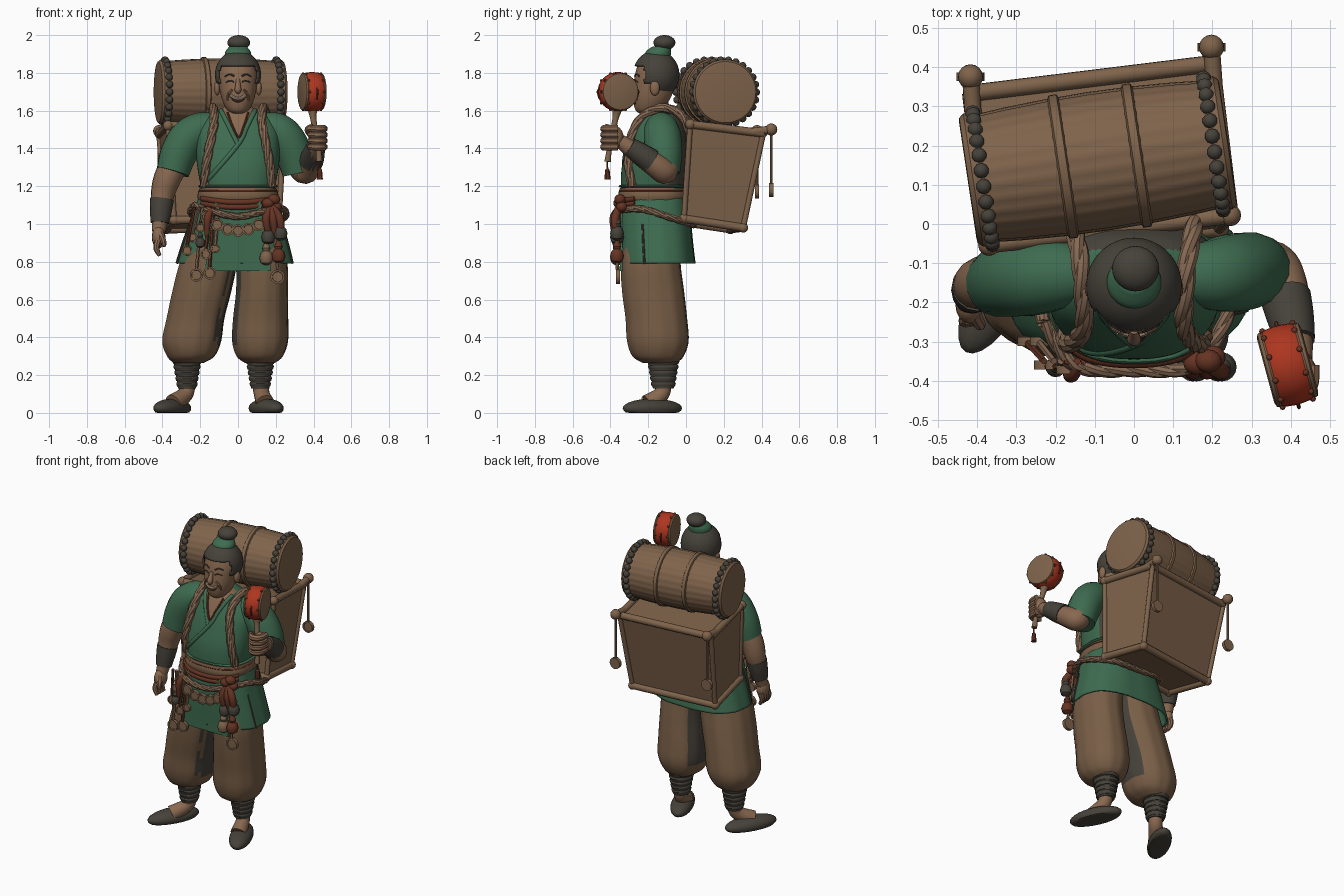
import bpy, bmesh
from math import sin, cos, pi, radians
from mathutils import Vector, Matrix

if "Cube" in bpy.data.objects:
    bpy.data.objects.remove(bpy.data.objects["Cube"])


def material(name, *rgb):
    m = bpy.data.materials.new(name)
    m.use_nodes = True
    m.diffuse_color = (*rgb, 1)
    m.node_tree.nodes["Principled BSDF"].inputs["Base Color"].default_value = (*rgb, 1)
    return m


GREEN = material("green cloth", .048, .148, .08)
SKIN = material("skin", .25, .14, .08)
WOOD = material("wood", .21, .125, .07)
TAN = material("tan trousers", .19, .113, .062)
ROPE = material("rope", .235, .14, .085)
DARK = material("dark grey", .062, .055, .043)
RED = material("red paint", .42, .037, .014)
RUST = material("rust cloth", .13, .034, .017)
IVORY = material("ivory", .42, .32, .23)
made = []


def finish(name, bm, mats, rule=None):
    bmesh.ops.recalc_face_normals(bm, faces=bm.faces)
    for f in bm.faces:
        f.smooth = True
        if rule:
            f.material_index = rule(f.calc_center_median(), f.normal)
    me = bpy.data.meshes.new(name)
    bm.to_mesh(me)
    bm.free()
    for m in mats if isinstance(mats, list) else [mats]:
        me.materials.append(m)
    ob = bpy.data.objects.new(name, me)
    bpy.context.collection.objects.link(ob)
    made.append(ob)
    return ob


def skin(name, rings, mats, cap=True, rule=None):
    """Bridge a list of equal rings of points."""
    bm = bmesh.new()
    rows = [[bm.verts.new(p) for p in ring] for ring in rings]
    for a, b in zip(rows, rows[1:]):
        for i in range(len(a)):
            j = (i + 1) % len(a)
            bm.faces.new((a[i], a[j], b[j], b[i]))
    if cap:
        bm.faces.new(rows[0])
        bm.faces.new(rows[-1])
    return finish(name, bm, mats, rule)


def smooth(pts, steps):
    """Curve through the points, any number of values per point."""
    out, last = [], len(pts) - 1
    for i in range(last):
        a, b, c, d = (pts[max(0, min(last, i + k))] for k in (-1, 0, 1, 2))
        for s in range(steps):
            t = s / steps
            out.append(tuple(q + t * (r - p + t * (2 * p - 5 * q + 4 * r - w + t * (3 * q - p - 3 * r + w))) / 2
                             for p, q, r, w in zip(a, b, c, d)))
    return out + [tuple(pts[-1])]


def loft(name, secs, mats, power=2, cap=True, rule=None, fold=0, steps=5, seg=48):
    """Stack of horizontal rounded sections: x, y, z, half width, half depth."""
    rings = []
    for x, y, z, rx, ry in smooth(secs, steps):
        ring = []
        for i in range(seg):
            a = 2 * pi * i / seg
            c, s = cos(a), sin(a)
            k = (abs(c) ** power + abs(s) ** power) ** (-1 / power) * (1 + fold * sin(12 * a))
            ring.append((x + rx * k * c, y + ry * k * s, z))
        rings.append(ring)
    return skin(name, rings, mats, cap, rule)


def front_y(secs, x, z, power=2):
    """Front surface of a loft at x, z."""
    s = min(smooth(secs, 40), key=lambda q: abs(q[2] - z))
    return s[1] - s[4] * max(0, 1 - abs((x - s[0]) / s[3]) ** power) ** (1 / power)


def tube(name, pts, mat, steps=6, seg=16, r=None):
    """Tapered tube; each point carries its radius unless r is given."""
    path = smooth([(*p, r) if r else p for p in pts], steps)
    P = [Vector(p[:3]) for p in path]
    n, rings = Vector((.31, .17, .93)), []
    for i, p in enumerate(P):
        t = (P[min(i + 1, len(P) - 1)] - P[max(i - 1, 0)]).normalized()
        if abs(n.dot(t)) > .95:
            n = t.orthogonal()
        n = (n - t * n.dot(t)).normalized()
        b = t.cross(n)
        rings.append([p + path[i][3] * (n * cos(2 * pi * k / seg) + b * sin(2 * pi * k / seg)) for k in range(seg)])
    return skin(name, rings, mat)


def rope(name, pts, r, ref):
    """Three tightly twisted strands along a path."""
    P = [Vector(p) for p in smooth(pts, 16)]
    for strand in range(3):
        turn, out = 2 * pi * strand / 3, []
        for i, p in enumerate(P):
            t = (P[min(i + 1, len(P) - 1)] - P[max(i - 1, 0)]).normalized()
            n = t.cross(Vector(ref)).normalized()
            turn += (p - P[i - 1]).length / r * .7 if i else 0
            out.append(p + r * .3 * (n * cos(turn) + t.cross(n) * sin(turn)))
        tube(f"{name}_strand_{strand + 1}", out, ROPE, 1, 8, r * .68)


def lathe(name, prof, mat, loc, axis, seg=32, flute=0):
    """Turned shape from radius and height pairs, with optional grooves."""
    q = Vector(axis).to_track_quat('Z', 'Y')
    rings = []
    for r, h in prof:
        ring = []
        for i in range(seg):
            a, k = 2 * pi * i / seg, r - flute * (i % 4 == 0)
            ring.append(Vector(loc) + q @ Vector((k * cos(a), k * sin(a), h)))
        rings.append(ring)
    return skin(name, rings, mat)


def balls(name, locs, size, mat, yaw=0, seg=16, floor=None, keep=None):
    bm = bmesh.new()
    for p in locs:
        m = Matrix.Translation(p) @ Matrix.Rotation(yaw, 4, 'Z') @ Matrix.Diagonal((*size, 1))
        bmesh.ops.create_uvsphere(bm, u_segments=seg, v_segments=seg // 2 + 2, radius=1, matrix=m)
    if floor is not None:
        for v in bm.verts:
            v.co.z = max(v.co.z, floor)
    if keep:
        drop = [f for f in bm.faces if not keep(f.calc_center_median())]
        bmesh.ops.delete(bm, geom=drop, context='FACES')
    return finish(name, bm, mat)


def thicken(ob, amount):
    mod = ob.modifiers.new("thickness", 'SOLIDIFY')
    mod.thickness = amount


# Shoes, ankles, leg wraps and trousers
for side, tag, fx, ax, yaw in ((-1, "right", -.348, -.27, -.5), (1, "left", .149, .118, .42)):
    balls(tag + "_shoe", [(fx, -.178, .025)], (.068, .17, .05), DARK, yaw, 24, 0)
    tube(tag + "_ankle", [(fx - side * .005, -.2, .05, .05), (ax + side * .008, -.13, .1, .042), (ax, -.12, .16, .045)], SKIN)
    loft(tag + "_leg_wrap", [(ax, -.12, .13, .048, .055), (ax, -.12, .2, .058, .068), (ax, -.125, .3, .076, .085)], DARK)
    for k in range(5):
        w = .052 + .005 * k
        loft(f"{tag}_wrap_turn_{k + 1}", [(ax, -.12, .14 + .03 * k, w, w + .008), (ax, -.12, .155 + .03 * k, w + .005, w + .014),
                                         (ax, -.12, .165 + .03 * k, w, w + .008)], DARK, steps=2)
legs = {"right": [(-.262, -.14, .265, .08, .09), (-.25, -.148, .3, .125, .135), (-.245, -.149, .38, .155, .162),
                  (-.225, -.157, .5, .152, .162), (-.19, -.175, .65, .155, .163), (-.155, -.187, .8, .15, .157),
                  (-.11, -.175, .98, .12, .15)],
        "left": [(.116, -.14, .265, .08, .09), (.115, -.148, .3, .122, .135), (.117, -.149, .38, .147, .162),
                 (.12, -.157, .5, .145, .162), (.127, -.175, .65, .136, .163), (.125, -.187, .8, .135, .157),
                 (.1, -.175, .98, .12, .15)]}
for tag, side in (("right", 1), ("left", -1)):
    loft(tag + "_trouser_leg", legs[tag], [TAN, DARK], 2.2, fold=.012,
         rule=lambda c, n: int(n.x * side > .8 and c.z > .37))

# Tunic body with open neck, crossed collar bands and skirt
torso = [(0, -.17, 1.08, .19, .165), (0, -.175, 1.18, .195, .17), (0, -.165, 1.3, .215, .175),
         (0, -.15, 1.42, .225, .16), (0, -.14, 1.5, .215, .14), (0, -.135, 1.57, .16, .11),
         (0, -.135, 1.605, .095, .085), (0, -.14, 1.63, .062, .062)]


def torso_rule(c, n):
    if n.y < 0 and c.z > 1.43 and abs(c.x) < (c.z - 1.43) * .5:
        return 1
    return 2 if n.y > .4 and 1.2 < c.z < 1.6 else 0


loft("tunic_body", torso, [GREEN, SKIN, DARK], 2.5, rule=torso_rule, steps=10, seg=96)
for tag, line in (("outer", [(.09, 1.6), (.045, 1.51), (0, 1.42), (-.17, 1.22)]), ("inner", [(-.09, 1.6), (-.045, 1.51), (0, 1.42)])):
    tube(tag + "_collar_band", [(x, front_y(torso, x, z, 2.5) + .004, z) for x, z in smooth(line, 6)], GREEN, 2, 10, .013)
tube("neck_cord", [(x, front_y(torso, x, z, 2.5) - .004, z) for x, z in
                   ((-.055, 1.59), (-.03, 1.52), (.005, 1.46), (.032, 1.52), (.055, 1.59))], RUST, 5, 8, .006)
skirt = [(0, -.17, 1.14, .195, .168), (-.01, -.165, 1, .238, .18), (-.015, -.157, .88, .275, .184), (-.018, -.15, .79, .3, .188)]
thicken(loft("tunic_skirt", skirt, GREEN, 2.6, False, fold=.008), -.012)
panel = []
for z, w in ((1.12, .12), (1, .14), (.88, .16), (.75, .175)):
    y = front_y(skirt, 0, max(z, .79), 2.6)
    panel.append([(-w, y - .012, z), (w, y - .012, z), (w, y + .006, z), (-w, y + .006, z)])
skin("skirt_front_panel", panel, GREEN)
for side in (-1, 1):
    tube("skirt_slit", [(side * .243 - .01, -.23, 1.0), (side * .281 - .015, -.225, .88), (side * .306 - .018, -.22, .79)], DARK, 4, 6, .006)

# Sashes and knot
loft("tan_sash", [(0, -.173, 1.115, .206, .178), (0, -.173, 1.15, .215, .186), (0, -.173, 1.19, .202, .177)], TAN, 2.5)
for k, drop in enumerate((0, .026)):
    rust = [(x, front_y(skirt, x, 1.1, 2.6) - .012, 1.135 - drop - .02 * (1 - (x / .19) ** 2)) for x in (-.19, -.13, -.06, 0, .06, .13, .19)]
    tube(f"rust_sash_{k + 1}", rust, RUST, 5, 10, .015)
    loft(f"sash_cord_{k + 1}", [(0, -.173, 1.168 + drop, .205, .179), (0, -.173, 1.174 + drop, .212, .184), (0, -.173, 1.18 + drop, .205, .179)],
         [RUST, GREEN][k], 2.5, steps=2)
balls("sash_knot", [(.16, -.355, 1.11), (.2, -.34, 1.09), (.19, -.35, 1.13)], (.034, .03, .028), RUST)
for k in range(3):
    x = .15 + .035 * k
    tube(f"sash_tail_{k + 1}", [(.175, -.35, 1.1, .018), (x, -.375, 1.03, .022), (x + .01, -.37, .95, .014)], RUST)

# Rope belt
rope("belt_rope", [(-.23, -.25, 1.1), (-.15, -.36, 1.07), (0, -.372, 1.04), (.15, -.36, 1.07), (.235, -.24, 1.08),
                   (.25, -.1, 1.04), (.17, .025, 1.0), (0, .035, 1.0), (-.18, .02, 1.02), (-.25, -.12, 1.06),
                   (-.23, -.25, 1.1)], .02, (0, 0, 1))


# Hanging discs and gourds
def disc(name, x, y, z, r, mat):
    lathe(name, [(r * .7, -.008), (r * .75, -.011), (r, -.011), (r, .011), (r * .7, .011)], mat, (x, y, z), (0, 1, 0), 20)


for k in range(7):
    x = -.165 + .055 * k
    disc(f"string_disc_{k + 1}", x, -.372, .965 + 2.6 * x * x, .033, WOOD)
for k, (x, z, r) in enumerate(((-.27, .86, .028), (-.22, .73, .035), (-.15, .74, .034), (-.24, .93, .026),
                               (-.17, .84, .028), (-.12, .87, .024), (-.2, .98, .026), (.21, .72, .038))):
    y = -.3 if x < -.23 else -.36
    disc(f"charm_{k + 1}", x, y, z, r, WOOD)
    tube(f"charm_cord_{k + 1}", [(x * .85, -.35, 1.09), (x, y - .005, z + r)], [RUST, ROPE][k % 2], 3, 6, .009)
tube("small_tassel", [(-.14, -.365, 1.08, .012), (-.16, -.385, 1.03, .02), (-.165, -.38, .94, .012)], RUST)
for k, (x, z, m) in enumerate(((.16, .93, DARK), (.225, .95, DARK), (.15, .82, WOOD), (.215, .83, RUST), (-.2, .9, DARK))):
    r = .026 if x < 0 else .037
    lathe(f"gourd_{k + 1}", [(r * a, r * h) for a, h in ((.3, -1), (.8, -.7), (1, 0), (.8, .7), (.45, 1), (.6, 1.4), (.4, 1.9), (.15, 2.2))],
          m, (x, -.365, z), (0, 0, 1), 16)

# Right arm, hanging
tube("right_sleeve", [(-.13, -.13, 1.515, .075), (-.2, -.13, 1.5, .092), (-.265, -.135, 1.455, .1), (-.315, -.14, 1.37, .098), (-.345, -.15, 1.275, .088)], GREEN)
tube("right_arm", [(-.33, -.14, 1.33, .075), (-.375, -.15, 1.24, .072), (-.4, -.155, 1.15, .062), (-.413, -.18, 1.02, .043), (-.42, -.195, .96, .036)], SKIN)
tube("right_bracer", [(-.402, -.16, 1.13, .063), (-.409, -.17, 1.07, .058), (-.414, -.182, 1.005, .048)], DARK)
balls("right_palm", [(-.42, -.205, .93)], (.036, .05, .06), SKIN)
for k in range(4):
    y = -.24 + .024 * k
    tube(f"right_finger_{k + 1}", [(-.425, y, .91, .017), (-.432, y - .008, .87, .016), (-.414, y - .012, .832, .01)], SKIN, 4, 8)
tube("right_thumb", [(-.41, -.23, .95, .018), (-.395, -.255, .91, .016), (-.39, -.26, .88, .01)], SKIN, 4, 8)

# Left arm, raised
tube("left_sleeve", [(.13, -.13, 1.515, .075), (.2, -.13, 1.5, .092), (.25, -.125, 1.455, .1), (.295, -.118, 1.37, .098), (.32, -.116, 1.27, .086)], GREEN)
tube("left_arm", [(.31, -.12, 1.34, .07), (.35, -.11, 1.28, .068), (.38, -.16, 1.31, .064), (.408, -.28, 1.39, .048), (.42, -.35, 1.44, .036)], SKIN)
tube("left_bracer", [(.387, -.185, 1.332, .065), (.4, -.24, 1.37, .06), (.413, -.3, 1.412, .05)], DARK)
balls("left_palm", [(.42, -.38, 1.455)], (.048, .05, .066), SKIN)
for k in range(4):
    z = 1.408 + .032 * k
    tube(f"left_finger_{k + 1}", [(.455, -.36, z, .02), (.45, -.415, z, .02), (.415, -.435, z, .02), (.378, -.41, z, .016)], SKIN, 4, 8)
tube("left_thumb", [(.39, -.36, 1.47, .02), (.37, -.39, 1.5, .018), (.39, -.425, 1.52, .011)], SKIN, 4, 8)

# Hand rattle
spot, axis = Vector((.392, -.36, 1.7)), Vector((.96, .26, 0)).normalized()
side_dir, up = axis.cross(Vector((0, 0, 1))), Vector((0, 0, 1))
tube("rattle_handle", [(.43, -.415, 1.33, .017), (.425, -.405, 1.4, .014), (.4, -.375, 1.55, .016), (.395, -.365, 1.6, .024), (.394, -.362, 1.62, .018)], WOOD)
lathe("rattle_body", [(.095, -.044), (.101, -.036), (.105, 0), (.101, .036), (.095, .044)], RED, spot, axis)
for s in (-1, 1):
    lathe("rattle_face", [(.096, -.01), (.099, -.004), (.096, .004), (.083, .008)], WOOD, spot + axis * s * .05, axis * s)
    ring = [spot + axis * s * .04 + .1 * (side_dir * cos(k * pi / 5) + up * sin(k * pi / 5)) for k in range(10)]
    balls("rattle_studs", ring, (.008, .008, .008), RUST, seg=8)
    tube("rattle_string", [spot + side_dir * s * .1 + up * .02, spot + side_dir * s * .112, spot + side_dir * s * .1 - up * .04], RUST, 4, 6, .005)
tube("rattle_tassel", [(.432, -.417, 1.33, .004), (.433, -.416, 1.295, .005), (.433, -.416, 1.285, .012), (.433, -.416, 1.235, .017)], RUST, 4, 8)

# Head, hair and face
loft("neck", [(0, -.14, 1.56, .07, .07), (0, -.15, 1.62, .058, .06), (0, -.16, 1.68, .06, .065)], SKIN)
head = [(0, -.21, 1.585, .028, .035), (0, -.2, 1.605, .058, .068), (0, -.183, 1.66, .085, .098),
        (0, -.17, 1.73, .1, .108), (0, -.162, 1.8, .103, .106), (0, -.158, 1.87, .08, .084), (0, -.155, 1.9, .04, .045)]
loft("head", head, SKIN, 2.1)
thicken(balls("hair", [(0, -.158, 1.79)], (.112, .113, .12), DARK, seg=64,
              keep=lambda c: c.z > (1.835 if c.y < -.215 else 1.75 if c.y < -.18 else 1.665)), -.01)
loft("hair_ribbon", [(0, -.15, 1.885, .07, .068), (0, -.145, 1.915, .066, .066), (0, -.13, 1.94, .045, .046)], GREEN)
balls("hair_bun", [(.004, -.114, 1.96)], (.06, .058, .04), DARK, seg=24)
balls("ears", [(s * .11, -.165, 1.72) for s in (-1, 1)], (.016, .026, .04), SKIN)
tube("nose", [(0, -.272, 1.765, .01), (0, -.285, 1.735, .014), (0, -.294, 1.71, .018), (0, -.284, 1.698, .012)], SKIN, 4, 12)


def face_line(name, xz, mat, r):
    tube(name, [(x, front_y(head, x, z, 2.1) - .001, z) for x, z in xz], mat, 4, 8, r)


for s in (-1, 1):
    face_line("eye", [(s * .022, 1.752), (s * .042, 1.759), (s * .064, 1.75)], DARK, .0035)
    face_line("eyebrow", [(s * .02, 1.783), (s * .045, 1.793), (s * .07, 1.782)], DARK, .0045)
    face_line("cheek_fold", [(s * .03, 1.71), (s * .052, 1.685), (s * .055, 1.655)], SKIN, .007)
face_line("smile", [(-.046, 1.685), (-.024, 1.657), (0, 1.648), (.024, 1.657), (.046, 1.685)], RUST, .0045)
face_line("teeth", [(-.04, 1.682), (-.02, 1.668), (0, 1.663), (.02, 1.668), (.04, 1.682)], IVORY, .009)

# Shoulder ropes
for side, tag in ((-1, "right"), (1, "left")):
    pts = [(side * x, front_y(torso, x, z, 2.5) - .014, z) for x, z in ((.178, 1.2), (.168, 1.32), (.145, 1.44), (.128, 1.53))]
    rope(tag + "_strap", pts + [(side * .128, -.2, 1.59), (side * .135, -.11, 1.615), (side * .15, -.02, 1.57), (side * .16, .03, 1.46)], .026, (1, 0, 0))

# Back chest with rails, corner knobs and hanging tags
yaw = radians(7)


def corner(u, v, top):
    w, d = (.31, .195) if top else (.28, .158)
    x, y, z = (-.086, .178, 1.5) if top else (-.08, .112, 1.0)
    return Vector((x + u * w * cos(yaw) - v * d * sin(yaw), y + u * w * sin(yaw) + v * d * cos(yaw), z - v * .024 + u * .004))


square = ((-1, -1), (1, -1), (1, 1), (-1, 1))
skin("chest", [[corner(u, v, top) for u, v in square] for top in (False, True)], WOOD)
for k in range(4):
    a, b = square[k], square[(k + 1) % 4]
    for top, label in ((False, "bottom"), (True, "top")):
        tube(f"{label}_rail_{k + 1}", [corner(*a, top), corner(*b, top)], WOOD, 1, 12, .022)
    tube(f"corner_post_{k + 1}", [corner(*a, False), corner(*a, True)], WOOD, 1, 12, .015)
balls("front_knobs", [corner(u, -1, True) for u in (-1, 1)], (.028, .028, .028), WOOD)
balls("chest_feet", [corner(*s, False) for s in square], (.026, .026, .026), WOOD)
for u in (-1, 1):
    p = corner(u, 1, True) + Vector((0, .042, .02))
    tube("knob_arm", [corner(u, .7, True), p], WOOD, 2, 12, .022)
    balls("back_knob", [p], (.032, .032, .032), WOOD)
    tube("tag_cord", [p, p - Vector((0, 0, .3))], ROPE, 2, 8, .008)
    disc("tag_disc", p.x, p.y, p.z - .32, .036, WOOD)

# Large drum with staves, hoops and studded rims
spot, axis = Vector((-.092, .16, 1.698)), Vector((cos(radians(8.5)), sin(radians(8.5)), 0))
q = axis.to_track_quat('Z', 'Y')
lathe("drum_body", [(.179 - .16 * h * h, h) for h in (-.32, -.22, -.11, 0, .11, .22, .32)], WOOD, spot, axis, 112, .0025)
for h in (-.09, .1):
    lathe("drum_hoop", [(.174, h - .016), (.185, h - .01), (.185, h + .01), (.174, h + .016)], WOOD, spot, axis, 48)
for s in (-1, 1):
    lathe("drum_head", [(.17, -.03), (.172, 0), (.162, .012), (.15, .014)], WOOD, spot + axis * s * .322, axis * s, 48)
    studs = [spot + q @ Vector((.17 * cos(k * pi / 13), .17 * sin(k * pi / 13), s * .298)) for k in range(26)]
    balls("drum_studs", studs, (.02, .02, .02), DARK, seg=10)

bpy.ops.object.select_all(action='DESELECT')
for ob in made:
    ob.select_set(True)
bpy.context.view_layer.objects.active = made[0]
bpy.ops.object.shade_smooth_by_angle(angle=radians(40))
